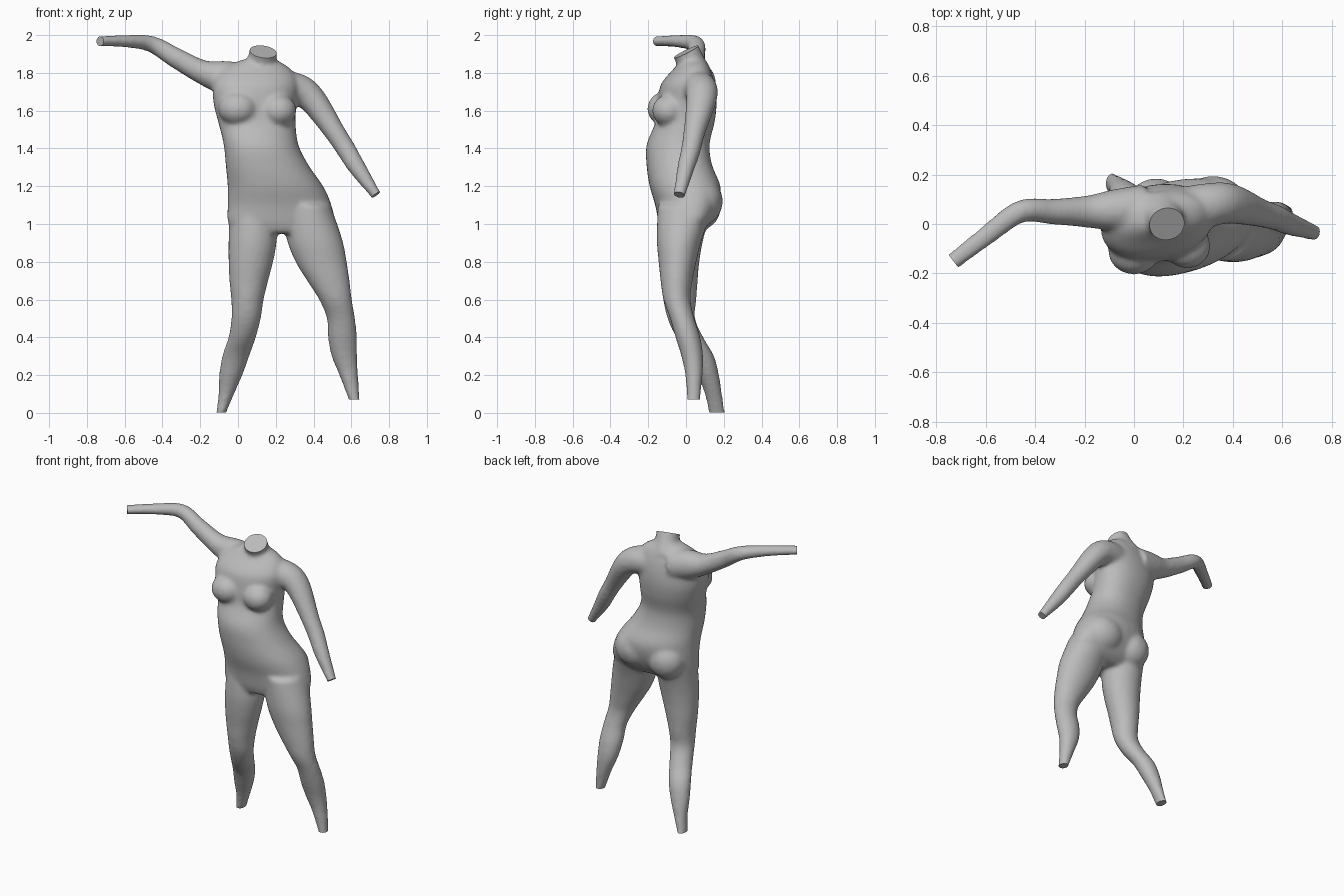
import bpy, bmesh, math
from mathutils import Vector

cube = bpy.data.objects.get("Cube")
if cube:
    bpy.data.objects.remove(cube, do_unlink=True)

grey = bpy.data.materials.new("plain_grey")
grey.use_nodes = True
grey.diffuse_color = (0.5, 0.5, 0.5, 1)
grey.node_tree.nodes["Principled BSDF"].inputs["Base Color"].default_value = (0.5, 0.5, 0.5, 1)

SIDES, STEPS, EXTRA = 32, 5, 0.03
body = bmesh.new()
cuts = []   # plane of each flat stump: (point, outward normal)


def spline(rows):
    """Smooth curve through the rows, each holding x, y, z and two radii."""
    pts = [Vector(r) for r in rows]
    out = []
    for i in range(len(pts) - 1):
        a, b = pts[i], pts[i + 1]
        ta = (b - pts[max(i - 1, 0)]) / 2
        tb = (pts[min(i + 2, len(pts) - 1)] - a) / 2
        for s in range(STEPS):
            t = s / STEPS
            out.append(a * (2*t**3 - 3*t**2 + 1) + ta * (t**3 - 2*t**2 + t)
                       + b * (3*t**2 - 2*t**3) + tb * (t**3 - t**2))
    return out + [pts[-1]]


def loft(rows, level=False, power=2.0, twist=0.0, stump=True):
    """Closed tube with level rings, or rings square to the path."""
    path = spline(rows)
    if stump:
        end, before = path[-1].copy(), path[-2]
        d = Vector((end - before)[:3]).normalized()
        cuts.append((Vector(end[:3]), Vector((0, 0, -1)) if level else d))
        path.append(Vector((*(Vector(end[:3]) + d * EXTRA), end[3], end[4])))
    rings = []
    for i, p in enumerate(path):
        tan = Vector((path[min(i + 1, len(path) - 1)] - path[max(i - 1, 0)])[:3]).normalized()
        if level:
            tan = Vector((0, 0, 1))
        u = tan.cross(Vector((0, 1, 0))).normalized()
        v = tan.cross(u)
        ring = []
        for k in range(SIDES):
            a = math.tau * k / SIDES
            c, s = math.cos(a), math.sin(a)
            off = (u * math.copysign(abs(c) ** (2 / power), c) * p[3]
                   + v * math.copysign(abs(s) ** (2 / power), s) * p[4])
            off.y += twist * off.x
            ring.append(body.verts.new(Vector(p[:3]) + off))
        rings.append(ring)
    for lo, hi in zip(rings, rings[1:]):
        for k in range(SIDES):
            j = (k + 1) % SIDES
            body.faces.new((lo[k], lo[j], hi[j], hi[k]))
    body.faces.new(rings[0][::-1])
    body.faces.new(rings[-1])


def ellipsoid(centre, radii):
    made = bmesh.ops.create_uvsphere(body, u_segments=24, v_segments=16, radius=1)
    for v in made["verts"]:
        v.co = Vector(centre) + Vector(a * b for a, b in zip(v.co, radii))


# Torso, from the crotch up to the shoulders
loft([(.235, -.03, .95, .2, .09), (.23, -.01, 1.0, .28, .13),
      (.22, .005, 1.1, .275, .165), (.198, -.005, 1.2, .253, .185),
      (.155, -.035, 1.31, .22, .172), (.122, -.042, 1.42, .198, .165),
      (.1, -.005, 1.54, .205, .155), (.09, .005, 1.64, .22, .155),
      (.095, .01, 1.74, .225, .14), (.1, .03, 1.82, .18, .095),
      (.11, .035, 1.87, .09, .06)], level=True, power=2.2, twist=.1, stump=False)

# Breasts and buttocks
ellipsoid((0, -.11, 1.61), (.105, .095, .09))
ellipsoid((.215, -.09, 1.6), (.095, .09, .085))
ellipsoid((.09, .075, 1.09), (.12, .11, .12))
ellipsoid((.32, .075, 1.12), (.14, .12, .13))

# Neck
loft([(.11, .05, 1.79, .1, .09), (.125, .025, 1.86, .077, .074),
      (.133, 0, 1.912, .073, .074)])

# Raised right arm
loft([(.04, .06, 1.75, .1, .1), (-.08, .055, 1.775, .09, .085),
      (-.19, .05, 1.805, .064, .065), (-.33, .05, 1.88, .054, .052),
      (-.46, .05, 1.953, .044, .046), (-.6, -.05, 1.968, .033, .04),
      (-.73, -.15, 1.967, .027, .035)])

# Lowered left arm
loft([(.2, .05, 1.72, .1, .1), (.32, .08, 1.71, .085, .088),
      (.4, .08, 1.65, .073, .08), (.51, .045, 1.49, .056, .058),
      (.575, .025, 1.39, .052, .052), (.63, 0, 1.3, .047, .046),
      (.73, -.035, 1.155, .028, .032)])

# Right leg, the shin angled back
loft([(.08, 0, 1.1, .125, .14), (.078, -.03, .92, .128, .122),
      (.068, -.037, .8, .118, .108), (.057, -.035, .7, .103, .097),
      (.05, -.033, .6, .086, .088), (.043, -.025, .5, .078, .073),
      (.022, .02, .4, .073, .072), (-.012, .083, .3, .072, .066),
      (-.038, .118, .2, .062, .057), (-.062, .145, .1, .042, .046),
      (-.088, .163, .003, .026, .044)], level=True)

# Left leg, stepping out to the side
loft([(.36, 0, 1.1, .13, .15), (.405, -.035, .92, .147, .12),
      (.44, -.045, .8, .136, .1), (.478, -.05, .7, .113, .085),
      (.516, -.048, .6, .087, .072), (.545, -.02, .5, .075, .065),
      (.553, .01, .4, .077, .066), (.563, .033, .3, .068, .058),
      (.586, .042, .2, .05, .046), (.615, .04, .07, .029, .036)], level=True)

# Fuse the parts into one skin
bmesh.ops.recalc_face_normals(body, faces=body.faces)
mesh = bpy.data.meshes.new("body")
body.to_mesh(mesh)
body.free()
figure = bpy.data.objects.new("body", mesh)
bpy.context.collection.objects.link(figure)
fuse = figure.modifiers.new("fuse", "REMESH")
fuse.mode = "VOXEL"
fuse.voxel_size = 0.012
blend = figure.modifiers.new("blend", "SMOOTH")
blend.factor = 0.5
blend.iterations = 10
bpy.ops.object.select_all(action="DESELECT")
figure.select_set(True)
bpy.context.view_layer.objects.active = figure
bpy.ops.object.convert(target="MESH")

# Trim the neck, wrists and ankles to flat ends
skin = bmesh.new()
skin.from_mesh(figure.data)
for point, normal in cuts:
    verts = {v for v in skin.verts if (v.co - point).length < 0.12}
    edges = [e for e in skin.edges if all(v in verts for v in e.verts)]
    faces = [f for f in skin.faces if all(v in verts for v in f.verts)]
    bmesh.ops.bisect_plane(skin, geom=list(verts) + edges + faces, plane_co=point,
                           plane_no=normal, clear_outer=True)
    bmesh.ops.holes_fill(skin, edges=[e for e in skin.edges if e.is_boundary], sides=0)
bmesh.ops.recalc_face_normals(skin, faces=skin.faces)
skin.to_mesh(figure.data)
skin.free()
figure.data.materials.clear()
figure.data.materials.append(grey)
bpy.ops.object.shade_smooth_by_angle(angle=math.radians(40))
